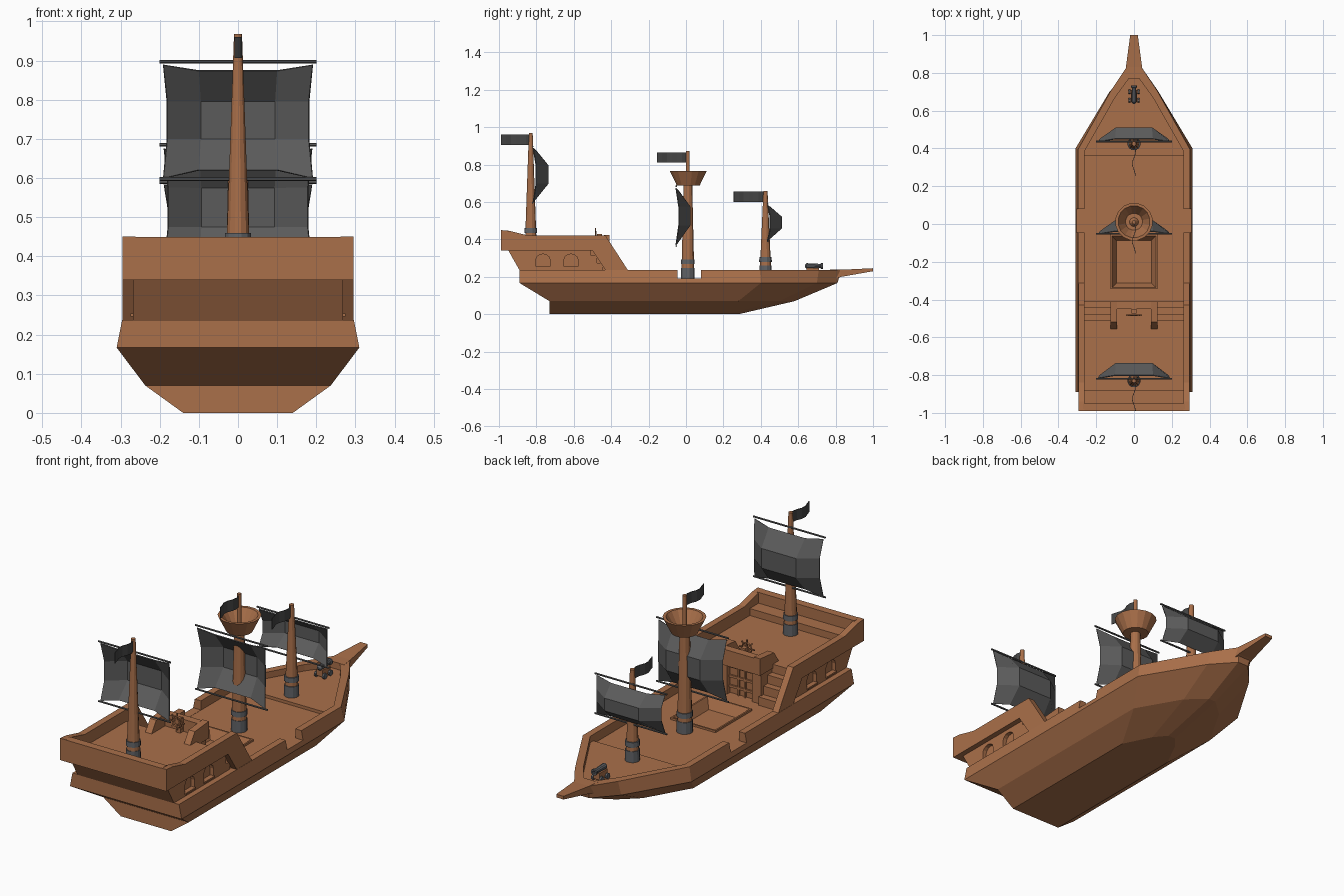
import bpy, bmesh, math

if "Cube" in bpy.data.objects:
    bpy.data.objects.remove(bpy.data.objects["Cube"])

def material(name, c):
    m = bpy.data.materials.new(name)
    m.diffuse_color = (*c, 1)
    m.use_nodes = True
    m.node_tree.nodes["Principled BSDF"].inputs["Base Color"].default_value = m.diffuse_color
    return m

WOOD = material("wood", (0.40, 0.16, 0.068))
CLOTH = material("dark_cloth", (0.105, 0.105, 0.105))
FLAG = material("flag_cloth", (0.06, 0.06, 0.06))
IRON = material("iron", (0.12, 0.125, 0.135))

def loft(name, rings, mat=WOOD, caps=True, closed=True):
    """Skin a list of equal-length point rings."""
    bm = bmesh.new()
    vs = [[bm.verts.new(p) for p in r] for r in rings]
    n = len(rings[0])
    for a, b in zip(vs, vs[1:]):
        for i in range(n if closed else n - 1):
            j = (i + 1) % n
            bm.faces.new((a[i], a[j], b[j], b[i]))
    if caps:
        bm.faces.new(vs[0])
        bm.faces.new(vs[-1])
    bmesh.ops.recalc_face_normals(bm, faces=bm.faces)
    me = bpy.data.meshes.new(name)
    bm.to_mesh(me)
    bm.free()
    ob = bpy.data.objects.new(name, me)
    bpy.context.collection.objects.link(ob)
    if mat:
        me.materials.append(mat)
    return ob

def prism(name, yz, x0, x1, mat=WOOD):
    return loft(name, [[(x, y, z) for y, z in yz] for x in (x0, x1)], mat)

def pair(name, yz, x0, x1, mat=WOOD):
    return [prism(f"{name}_{t}", yz, s * x0, s * x1, mat) for s, t in ((-1, "left"), (1, "right"))]

def rect(a0, a1, b0, b1):
    return [(a0, b0), (a1, b0), (a1, b1), (a0, b1)]

def box(name, x0, x1, y0, y1, z0, z1, mat=WOOD):
    return prism(name, rect(y0, y1, z0, z1), x0, x1, mat)

def lathe(name, rz, x, y, mat=WOOD, n=12, axis="z", base=0):
    """Revolve (radius, height) pairs about an axis."""
    rings = []
    for r, h in rz:
        ring = []
        for i in range(n):
            a = 2 * math.pi * (i + 0.5) / n
            u, v = r * math.cos(a), r * math.sin(a)
            ring.append({"z": (x + u, y + v, base + h), "y": (x + u, y + h, base + v),
                         "x": (x + h, y + u, base + v)}[axis])
        rings.append(ring)
    return loft(name, rings, mat)

def modify(ob, kind, **kw):
    m = ob.modifiers.new(kind, kind)
    for k, v in kw.items():
        setattr(m, k, v)
    bpy.context.view_layer.objects.active = ob
    bpy.ops.object.modifier_apply(modifier=m.name)

def cut(obs, cutter):
    for ob in obs:
        modify(ob, "BOOLEAN", operation="DIFFERENCE", solver="EXACT", object=cutter)
    bpy.data.objects.remove(cutter)

def plan(half, z):
    return [(x, y, z) for x, y in half] + [(-x, y, z) for x, y in reversed(half)]

# Hull with bulwark and sunken deck
inner = [(0.262, -0.86), (0.262, 0.385), (0.10, 0.67), (0.02, 0.78)]
hull = loft("hull", [
    plan([(0.14, -0.73), (0.14, 0.08), (0.07, 0.22), (0.02, 0.28)], 0),
    plan([(0.237, -0.73), (0.237, 0.28), (0.11, 0.50), (0.02, 0.58)], 0.07),
    plan([(0.31, -0.89), (0.31, 0.40), (0.13, 0.70), (0.03, 0.81)], 0.167),
    plan([(0.296, -0.89), (0.296, 0.395), (0.12, 0.71), (0.04, 0.83)], 0.237),
    plan(inner, 0.237), plan(inner, 0.19)])
cut([hull], box("gangway_cutter", -0.5, 0.5, -0.045, 0.08, 0.191, 0.4))
loft("foredeck", [plan([(0.262, 0.36)] + inner[1:], z) for z in (0.16, 0.205)])
loft("bowsprit", [[(s * w, y, z) for s, z in ((-1, a), (1, a), (1, b), (-1, b))]
                  for w, y, a, b in ((0.05, 0.77, 0.18, 0.238), (0.043, 0.83, 0.20, 0.238),
                                     (0.02, 1.0, 0.23, 0.246))])

# Cargo hatch sunk into the deck
rim = box("hatch_rim", -0.125, 0.125, -0.345, -0.055, 0.18, 0.2)
cut([hull, rim], loft("hatch_cutter", [
    [(x, y, z) for x, y in rect(-w, w, -0.2 - l, -0.2 + l)]
    for w, l, z in ((0.122, 0.142, 0.21), (0.092, 0.112, 0.15))], None))

# Stern castle: body with arched windows, deck, side walls and stern rail
body = prism("cabin_body", [(-0.87, 0.2), (-0.955, 0.35), (-0.51, 0.35), (-0.51, 0.18), (-0.87, 0.18)],
             -0.268, 0.268)
for y in (-0.765, -0.615):
    arch = [(y - 0.038, 0.25), (y + 0.038, 0.25)]
    arch += [(y + 0.038 * math.cos(a), 0.29 + 0.032 * math.sin(a))
             for a in (math.pi * k / 6 for k in range(7))]
    for c in pair("window_cutter", arch, 0.248, 0.3):
        cut([body], c)
    pair(f"window_sill_{abs(y)}", rect(y - 0.04, y + 0.04, 0.246, 0.254), 0.25, 0.274)
box("quarterdeck", -0.27, 0.27, -0.97, -0.51, 0.34, 0.36)
pair("castle_side", [(-0.99, 0.34), (-0.99, 0.45), (-0.94, 0.445), (-0.84, 0.42), (-0.43, 0.42),
                     (-0.31, 0.235), (-0.43, 0.235), (-0.50, 0.34)], 0.262, 0.295)
box("stern_rail", -0.27, 0.27, -0.99, -0.95, 0.34, 0.449)
box("stern_bench", -0.265, 0.265, -0.955, -0.88, 0.35, 0.395)

# Stairs on both sides of the cabin front
for k in range(3):
    pair(f"stair_{k}", rect(-0.52, -0.41 - 0.033 * k, 0.18, 0.232 + 0.043 * k), 0.115, 0.267)

# Cabin front with door, balcony and helm
box("cabin_front", -0.12, 0.12, -0.52, -0.45, 0.18, 0.36)
pair("door_post", rect(-0.46, -0.425, 0.18, 0.35), 0.07, 0.12)
box("balcony_wall", -0.12, 0.12, -0.45, -0.41, 0.34, 0.42)
pair("balcony_side", [(-0.41, 0.34), (-0.41, 0.425), (-0.52, 0.415), (-0.56, 0.355), (-0.56, 0.34)],
     0.09, 0.125)
for z in (0.22, 0.27, 0.32):
    box(f"door_bar_{z}", -0.07, 0.07, -0.455, -0.442, z, z + 0.012)
pair("door_stile", rect(-0.455, -0.44, 0.19, 0.34), 0.015, 0.022)
box("helm_post", -0.012, 0.012, -0.475, -0.45, 0.35, 0.43)
bpy.ops.mesh.primitive_torus_add(major_segments=12, minor_segments=4, major_radius=0.027,
                                 minor_radius=0.004, location=(0, -0.483, 0.418),
                                 rotation=(math.pi / 2, 0, 0))
bpy.context.object.name = "helm_wheel"
bpy.context.object.data.materials.append(WOOD)
for k in range(4):
    s = box(f"helm_spoke_{k}", -0.042, 0.042, -0.003, 0.003, -0.003, 0.003)
    s.location = (0, -0.483, 0.418)
    s.rotation_euler = (0, k * math.pi / 4, 0)

def sail(name, y, z0, z1, depth):
    """Billowed cloth between two yards."""
    h = z1 - z0
    rows = []
    for t, b in ((0.01, 0), (0.34, 1), (0.66, 1), (0.97, 0)):
        row = []
        for x in (-1, -0.5, 0.5, 1):
            mid = abs(x) < 1
            px = x * (0.19 if b == 0 else 0.18) / (1 if not mid else 0.95)
            sag = (0.07 if t < 0.5 else -0.05) * h if mid and not b else 0
            py = y + depth * (1 if mid and b else 0.2 if mid or b else 0)
            row.append((px, py, z0 + t * h + sag))
        rows.append(row)
    modify(loft(name + "_sail", rows, CLOTH, False, False), "SOLIDIFY", thickness=0.005)
    for z, t in ((z0, "lower"), (z1, "upper")):
        lathe(f"{name}_{t}_yard", [(0.005, -0.2), (0.005, 0.2)], 0, y, CLOTH, 6, "x", z)

def mast(name, y, z0, z1, r, taper):
    """Tapered pole with two iron bands."""
    lathe(name + "_mast", [(r, z0)] + taper + [(taper[-1][0], z1)], 0, y)
    for k, (a, b) in enumerate(((0, 0.06), (0.08, 0.105))):
        lathe(f"{name}_band_{k}", [(r + 0.002, z0 + a), (r + 0.001, z0 + b)], 0, y, IRON)

def flag(name, y, z0, z1):
    pts = [(0.009 * math.sin(k * 1.3), y - 0.16 * k / 6) for k in range(7)]
    ob = loft(name + "_flag", [[(x, p, z) for x, p in pts] for z in (z0, z1)], FLAG, False, False)
    modify(ob, "SOLIDIFY", thickness=0.003, offset=0)

# Masts with sails and flags
mast("mizzen", -0.83, 0.355, 0.968, 0.033, [(0.011, 0.955)])
sail("mizzen", -0.82, 0.597, 0.897, 0.08)
flag("mizzen", -0.83, 0.906, 0.96)
mast("main", 0.01, 0.188, 0.873, 0.036, [(0.024, 0.70), (0.01, 0.72)])
sail("main", -0.052, 0.365, 0.685, 0.075)
flag("main", 0.005, 0.81, 0.866)
mast("fore", 0.425, 0.2, 0.66, 0.033, [(0.012, 0.645)])
sail("fore", 0.437, 0.39, 0.59, 0.075)
flag("fore", 0.415, 0.6, 0.655)
lathe("crow_nest", [(0.062, 0.688), (0.1, 0.765), (0.085, 0.765), (0.045, 0.70)], 0, 0.012, WOOD, 16)

# Bow cannon on its carriage
lathe("cannon_barrel", [(0.005, -0.055), (0.015, -0.045), (0.013, 0), (0.011, 0.03), (0.016, 0.032),
                        (0.016, 0.042), (0.008, 0.042), (0.008, 0.02)], 0, 0.69, IRON, 10, "y", 0.258)
box("cannon_carriage", -0.017, 0.017, 0.645, 0.71, 0.215, 0.248)
for y in (0.655, 0.70):
    for s in (-1, 1):
        lathe(f"cannon_wheel_{y}_{s}", [(0.014, -0.005), (0.014, 0.005)], s * 0.023, y, IRON, 8, "x", 0.218)
